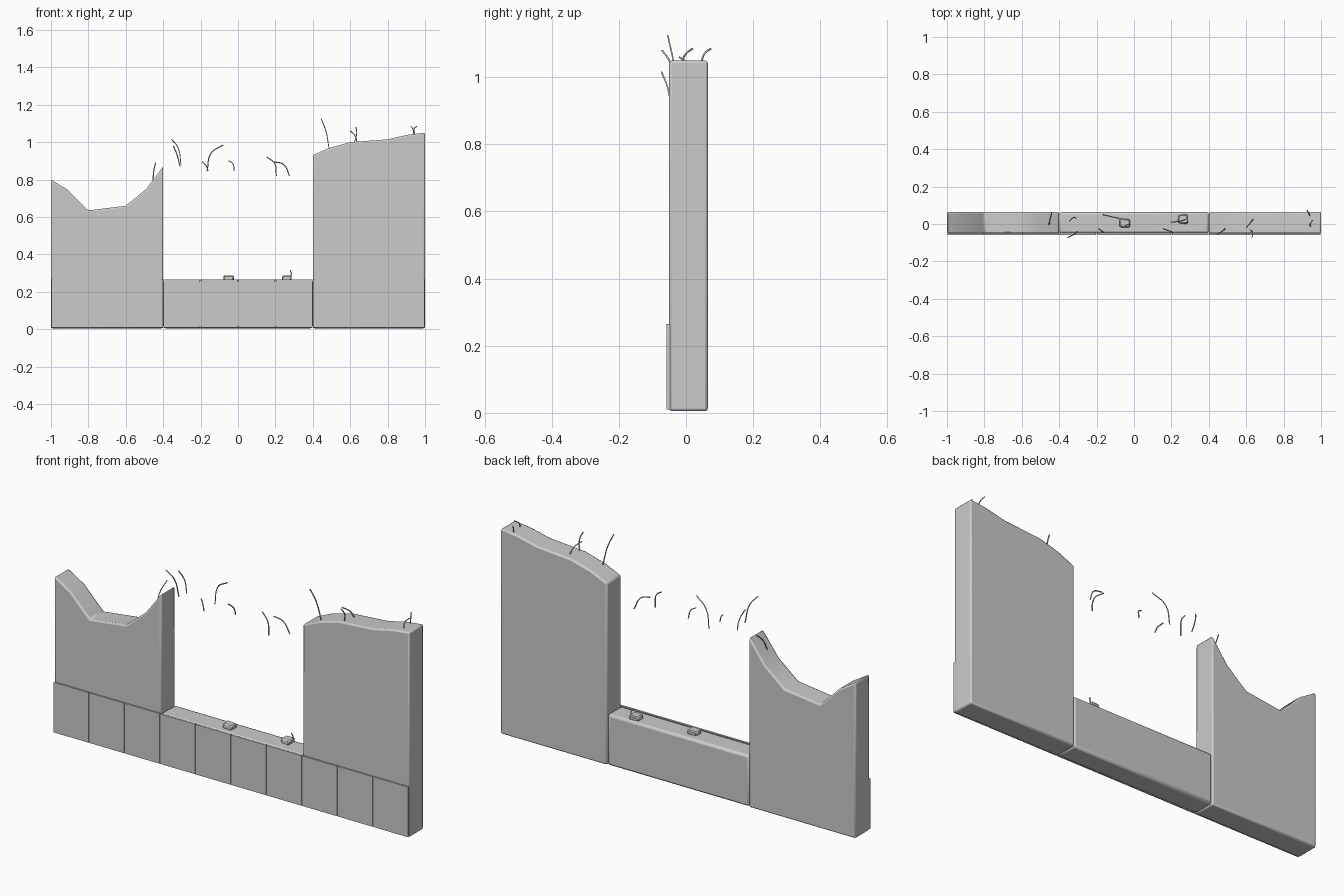
import bpy, bmesh, math, random
from mathutils import Vector

if "Cube" in bpy.data.objects:
    bpy.data.objects.remove(bpy.data.objects["Cube"])
random.seed(3)


def finish(bm, name, bevel=0.0, segments=2):
    me = bpy.data.meshes.new(name)
    bmesh.ops.recalc_face_normals(bm, faces=bm.faces)
    bm.to_mesh(me)
    bm.free()
    ob = bpy.data.objects.new(name, me)
    bpy.context.collection.objects.link(ob)
    if bevel:
        m = ob.modifiers.new("bevel", 'BEVEL')
        m.width, m.segments = bevel, segments
        m.limit_method, m.angle_limit = 'ANGLE', math.radians(50)
    bpy.ops.object.select_all(action='DESELECT')
    ob.select_set(True)
    bpy.context.view_layer.objects.active = ob
    bpy.ops.object.shade_smooth_by_angle(angle=math.radians(40))
    return ob


def slab(name, outline, y0, y1, bevel):
    """Extrude an (x, z) outline from y0 to y1."""
    bm = bmesh.new()
    face = bm.faces.new([bm.verts.new((x, y0, z)) for x, z in outline])
    ext = bmesh.ops.extrude_face_region(bm, geom=[face])
    for v in ext['geom']:
        if isinstance(v, bmesh.types.BMVert):
            v.co.y = y1
    return finish(bm, name, bevel)


BASE, FRONT, BACK, LEDGE = 0.005, -0.05, 0.065, 0.265

# Broken wall: left stump, low middle sill, tall right stump
slab("left_wall", [(-1, BASE), (-0.4, BASE), (-0.4, 0.87), (-0.49, 0.75), (-0.6, 0.66),
                   (-0.8, 0.635), (-0.91, 0.745), (-1, 0.80)], FRONT, BACK, 0.008)
slab("right_wall", [(0.4, BASE), (1, BASE), (1, 1.05), (0.91, 1.04), (0.8, 1.015),
                    (0.6, 1.0), (0.49, 0.97), (0.4, 0.93)], FRONT, BACK, 0.008)
slab("middle_wall", [(-0.4, BASE), (0.4, BASE), (0.4, LEDGE), (-0.4, LEDGE)],
     FRONT, BACK - 0.002, 0.012)

# Row of thin facing panels along the front
for i in range(10):
    a, b = -1 + 0.2 * i + 0.002, -0.8 + 0.2 * i - 0.002
    slab("front_panel", [(a, 0.01), (b, 0.01), (b, LEDGE), (a, LEDGE)], -0.058, FRONT + 0.002, 0)

# Loose rubble on the sill
for x, y in [(-0.05, 0.005), (0.26, 0.025)]:
    bm = bmesh.new()
    bmesh.ops.create_cube(bm, size=1)
    for v in bm.verts:
        v.co = Vector((x + v.co.x * 0.05, y + v.co.y * 0.045, 0.274 + v.co.z * 0.025))
        v.co += Vector((random.uniform(-1, 1), random.uniform(-1, 1), 0)) * 0.005
    finish(bm, "rubble", 0.005, 1)


# Bent reinforcing wires, each given by three points from root to tip
def wire(points):
    cu = bpy.data.curves.new("wire", 'CURVE')
    cu.dimensions = '3D'
    cu.bevel_depth, cu.bevel_resolution, cu.resolution_u = 0.003, 0, 4
    sp = cu.splines.new('BEZIER')
    sp.bezier_points.add(len(points) - 1)
    for bp, p in zip(sp.bezier_points, points):
        bp.co = p
        bp.handle_left_type = bp.handle_right_type = 'AUTO'
    cu.use_fill_caps = True
    bpy.context.collection.objects.link(bpy.data.objects.new("wire", cu))


for pts in [
    [(-0.305, -0.04, 0.88), (-0.32, -0.055, 0.97), (-0.355, -0.073, 1.015)],
    [(-0.31, 0.03, 0.87), (-0.325, 0.035, 0.93), (-0.345, 0.015, 0.98)],
    [(-0.165, 0.05, 0.845), (-0.145, 0.045, 0.94), (-0.08, 0.03, 0.985)],
    [(-0.16, -0.045, 0.845), (-0.168, -0.04, 0.87), (-0.19, -0.025, 0.895)],
    [(-0.02, 0.01, 0.845), (-0.027, 0.0, 0.885), (-0.05, -0.01, 0.90)],
    [(0.205, -0.045, 0.82), (0.197, -0.04, 0.885), (0.155, -0.025, 0.92)],
    [(0.275, 0.025, 0.82), (0.245, 0.015, 0.88), (0.195, 0.01, 0.895)],
    [(0.487, -0.025, 0.965), (0.47, -0.04, 1.06), (0.445, -0.055, 1.125)],
    [(0.64, 0.03, 0.99), (0.625, 0.01, 1.035), (0.60, -0.02, 1.06)],
    [(0.62, -0.03, 0.99), (0.635, -0.05, 1.05), (0.63, -0.072, 1.08)],
    [(0.94, 0.045, 1.04), (0.935, 0.055, 1.07), (0.925, 0.074, 1.085)],
    [(0.945, -0.015, 1.04), (0.942, 0.0, 1.07), (0.955, 0.02, 1.085)],
    [(-0.455, -0.01, 0.78), (-0.45, 0.02, 0.85), (-0.44, 0.06, 0.89)],
    [(0.275, 0.04, 0.27), (0.285, 0.035, 0.295), (0.28, 0.03, 0.315)],
]:
    wire(pts)
